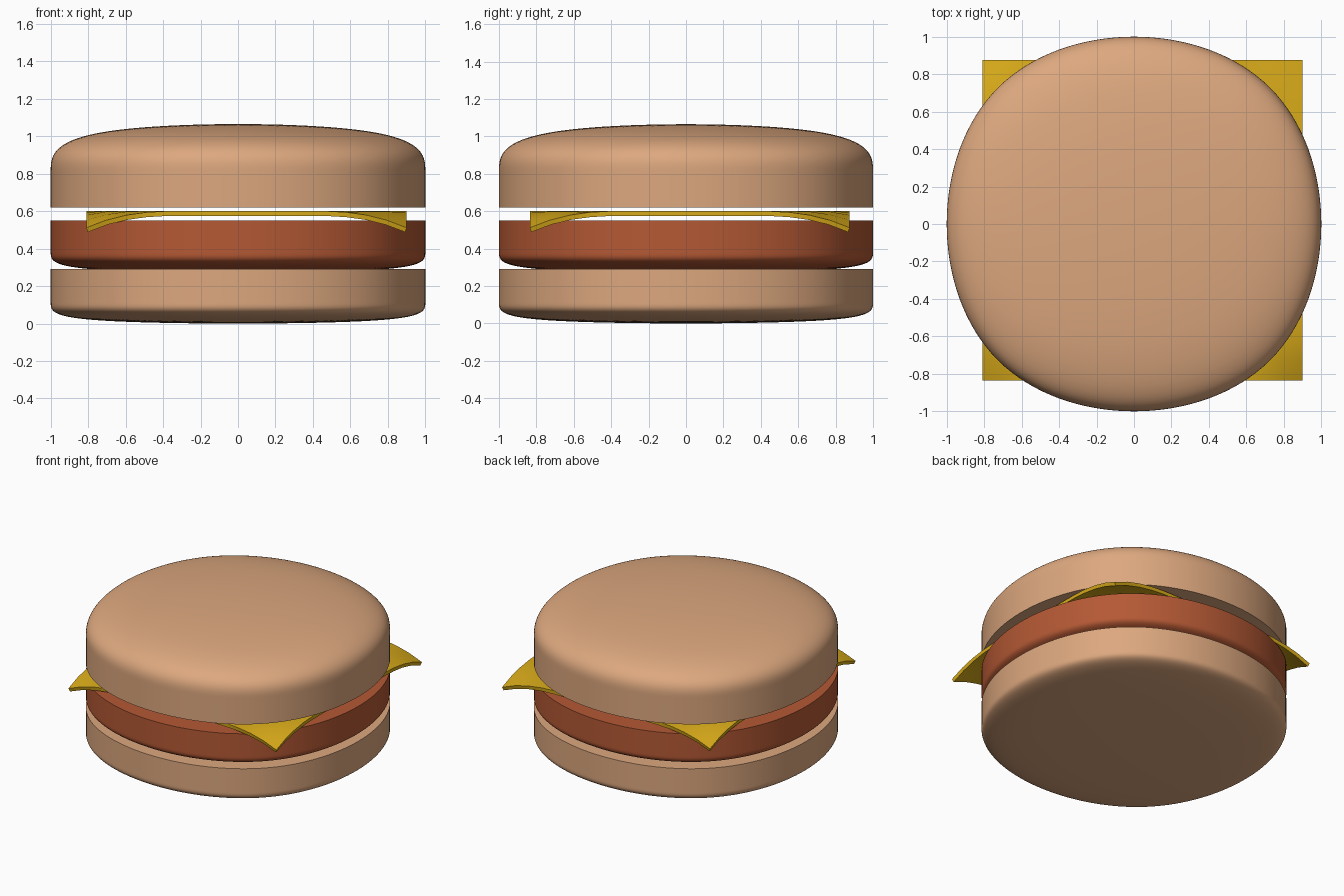
import bpy, bmesh, math

if "Cube" in bpy.data.objects:
    bpy.data.objects.remove(bpy.data.objects["Cube"])


def paint(obj, name, color):
    mat = bpy.data.materials.get(name) or bpy.data.materials.new(name)
    mat.diffuse_color = (*color, 1)
    mat.use_nodes = True
    mat.node_tree.nodes["Principled BSDF"].inputs["Base Color"].default_value = mat.diffuse_color
    obj.data.materials.append(mat)


def add_object(name, bm):
    bmesh.ops.recalc_face_normals(bm, faces=bm.faces)
    mesh = bpy.data.meshes.new(name)
    bm.to_mesh(mesh)
    bm.free()
    obj = bpy.data.objects.new(name, mesh)
    bpy.context.collection.objects.link(obj)
    return obj


def smooth(obj):
    bpy.ops.object.select_all(action='DESELECT')
    obj.select_set(True)
    bpy.context.view_layer.objects.active = obj
    bpy.ops.object.convert(target='MESH')
    bpy.ops.object.shade_smooth_by_angle(angle=math.radians(35))


def puffy_disc(name, flat_z, round_z, bevel, mat, color):
    """Subdivided box: sharp flat end at flat_z, pillowed end reaching round_z."""
    s = 12 / 11                                   # cage half width for radius 1
    way = 1 if round_z > flat_z else -1
    end = round_z + way * 0.0803 * bevel          # cage overshoots the smooth cap
    bm = bmesh.new()
    crease = bm.edges.layers.float.new('crease_edge')
    rings = [[bm.verts.new((x * s, y * s, z))
              for x, y in ((-1, -1), (1, -1), (1, 1), (-1, 1))]
             for z in (flat_z, end - way * bevel, end)]
    for low, high in zip(rings, rings[1:]):
        for i in range(4):
            j = (i + 1) % 4
            bm.faces.new((low[i], low[j], high[j], high[i]))
    bm.faces.new(rings[-1])
    for edge in bm.faces.new(rings[0]).edges:
        edge[crease] = 1
    obj = add_object(name, bm)
    sub = obj.modifiers.new('Subdivision', 'SUBSURF')
    sub.levels = sub.render_levels = 5
    smooth(obj)
    paint(obj, mat, color)


BUN = (0.72, 0.39, 0.21)

# Buns and patty
puffy_disc('bottom_bun', 0.29, 0.0, 0.11, 'bun', BUN)
puffy_disc('patty', 0.55, 0.27, 0.11, 'meat', (0.46, 0.10, 0.035))
puffy_disc('top_bun', 0.62, 1.065, 0.30, 'bun', BUN)

# Cheese slice with drooping corners
bm = bmesh.new()
bmesh.ops.create_grid(bm, x_segments=16, y_segments=16, size=0.855)
for v in bm.verts:
    droop = max(0, (v.co.xy.length - 0.93) / 0.28)
    v.co.z = 0.601 - 0.09 * droop ** 2
    v.co.x += 0.045
    v.co.y += 0.02
cheese = add_object('cheese_slice', bm)
solid = cheese.modifiers.new('Thickness', 'SOLIDIFY')
solid.thickness = 0.026
solid.offset = -1 if cheese.data.polygons[0].normal.z > 0 else 1
smooth(cheese)
paint(cheese, 'cheese', (0.68, 0.40, 0.01))
